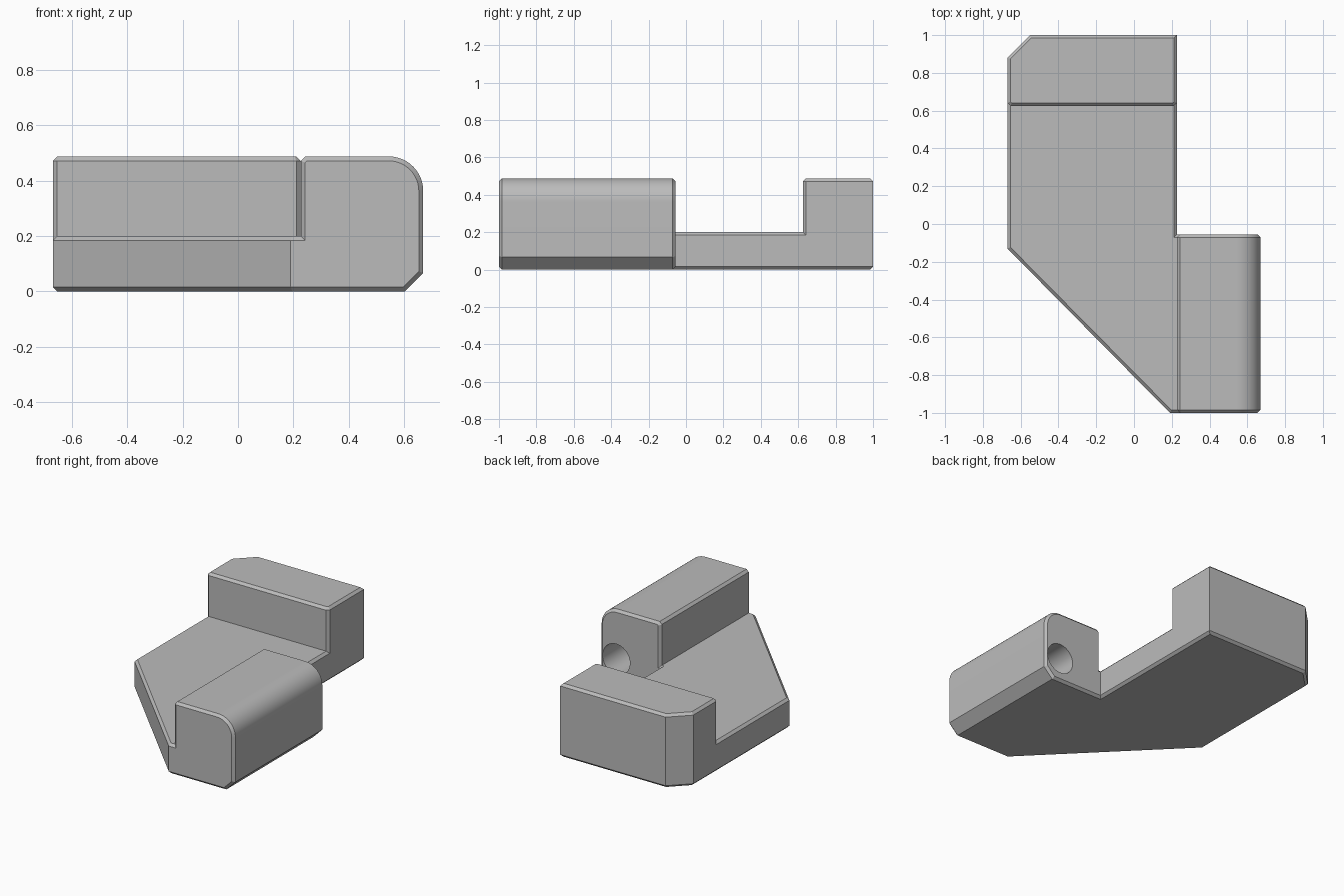
import bpy
import bmesh
from math import sin, cos, radians
from mathutils import Vector, Matrix

cube = bpy.data.objects.get("Cube")
if cube:
    bpy.data.objects.remove(cube, do_unlink=True)

# Overall dimensions
LEFT, STEP, RIGHT = -0.67, 0.227, 0.67
FRONT, RAIL_BACK, WALL_FRONT, BACK = -1.0, -0.055, 0.625, 1.0
FLOOR, TOP = 0.2, 0.488
CHAMFER = 0.016

grey = bpy.data.materials.new("plain_grey")
grey.use_nodes = True
grey.diffuse_color = (0.5, 0.5, 0.5, 1)
grey.node_tree.nodes["Principled BSDF"].inputs["Base Color"].default_value = grey.diffuse_color


def inset(outline, d):
    """Shrink a counter-clockwise outline by d with mitred corners."""
    pts = [Vector(p) for p in outline]
    result = []
    for i, p in enumerate(pts):
        a = (p - pts[i - 1]).normalized()
        b = (pts[(i + 1) % len(pts)] - p).normalized()
        na, nb = Vector((-a.y, a.x)), Vector((-b.y, b.x))
        result.append(p + (na + nb) * d / (1 + na.dot(nb)))
    return result


def chamfered_prism(name, outline, start, end, place):
    """Extrude an outline from start to end, chamfering both end rims."""
    bm = bmesh.new()
    small = inset(outline, CHAMFER)
    levels = [(small, start), (outline, start + CHAMFER),
              (outline, end - CHAMFER), (small, end)]
    rings = [[bm.verts.new(place(p[0], p[1], h)) for p in ring] for ring, h in levels]
    for low, high in zip(rings, rings[1:]):
        for i in range(len(low)):
            bm.faces.new((low[i - 1], low[i], high[i], high[i - 1]))
    bm.faces.new(rings[0])
    bm.faces.new(rings[-1])
    bmesh.ops.recalc_face_normals(bm, faces=bm.faces[:])
    return make_object(name, bm)


def make_object(name, bm):
    mesh = bpy.data.meshes.new(name)
    bm.to_mesh(mesh)
    bm.free()
    mesh.materials.append(grey)
    obj = bpy.data.objects.new(name, mesh)
    bpy.context.collection.objects.link(obj)
    return obj


def upright(u, v, h):
    return Vector((u, v, h))


def lengthwise(u, v, h):
    return Vector((u, h, v))


# Floor plate with the diagonal front; its ends tuck into the wall and rail
tuck = 0.07
chamfered_prism("floor_plate", [
    (LEFT, WALL_FRONT + tuck), (LEFT, -0.13), (0.19, FRONT),
    (STEP + tuck, FRONT), (STEP + tuck, RAIL_BACK),
    (STEP, RAIL_BACK), (STEP, WALL_FRONT + tuck)], 0, FLOOR, upright)

# Back wall with one clipped corner and chamfered front uprights
chamfered_prism("back_wall", [
    (LEFT, WALL_FRONT + CHAMFER), (LEFT + CHAMFER, WALL_FRONT),
    (STEP - CHAMFER, WALL_FRONT), (STEP, WALL_FRONT + CHAMFER),
    (STEP, BACK), (-0.55, BACK), (LEFT, 0.88)], 0, TOP, upright)

# Side rail with a rounded upper edge and a bevelled lower edge
radius, bevel = 0.125, 0.066
arc = [(RIGHT - radius + radius * cos(radians(90 * i / 12)),
        TOP - radius + radius * sin(radians(90 * i / 12))) for i in range(13)]
rail = chamfered_prism("side_rail", [
    (STEP, 0), (RIGHT - bevel, 0), (RIGHT, bevel), *arc,
    (STEP + CHAMFER, TOP), (STEP, TOP - CHAMFER)], FRONT, RAIL_BACK, lengthwise)

# Blind round hole in the back end of the rail
depth = 0.5
bm = bmesh.new()
bmesh.ops.create_cone(bm, cap_ends=True, segments=48, radius1=0.101, radius2=0.101,
                      depth=2 * depth,
                      matrix=Matrix.Translation((0.552, RAIL_BACK, 0.16))
                      @ Matrix.Rotation(radians(90), 4, "X"))
cutter = make_object("hole_cutter", bm)
cutter.hide_render = True
cut = rail.modifiers.new("hole", "BOOLEAN")
cut.operation = "DIFFERENCE"
cut.solver = "EXACT"
cut.object = cutter

bpy.ops.object.select_all(action="DESELECT")
rail.select_set(True)
bpy.context.view_layer.objects.active = rail
bpy.ops.object.modifier_apply(modifier=cut.name)
bpy.data.objects.remove(cutter, do_unlink=True)

# Smooth the rounded edge and the hole, keep the chamfers crisp
bpy.ops.object.shade_smooth_by_angle(angle=radians(25))
